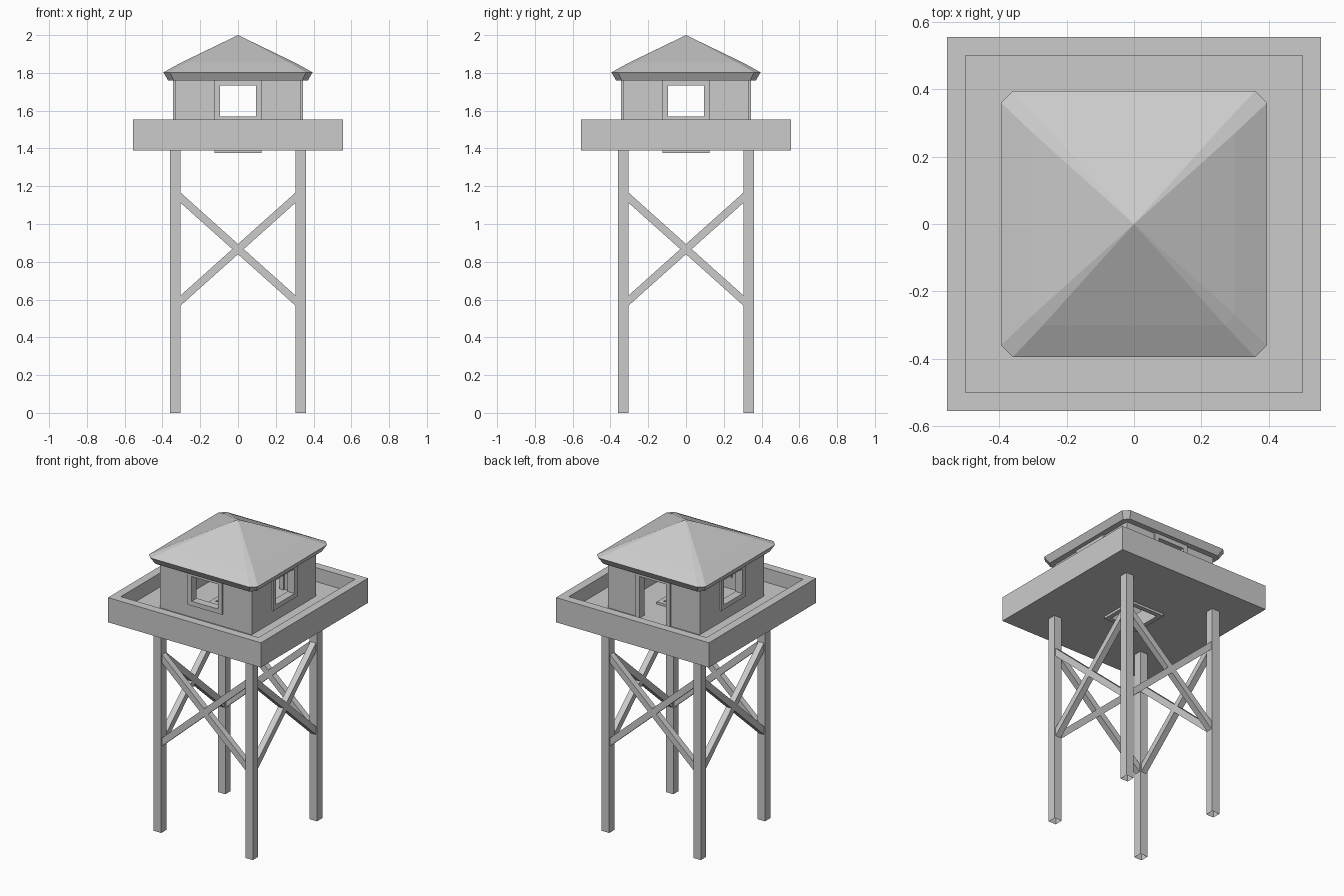
import bpy, bmesh, math
from mathutils import Matrix, Vector

if "Cube" in bpy.data.objects:
    bpy.data.objects.remove(bpy.data.objects["Cube"])

grey = bpy.data.materials.new("plain_grey")
grey.diffuse_color = (0.6, 0.6, 0.6, 1)
grey.use_nodes = True
grey.node_tree.nodes["Principled BSDF"].inputs["Base Color"].default_value = grey.diffuse_color


def finish(name, bm, matrix=None):
    bmesh.ops.recalc_face_normals(bm, faces=bm.faces)
    if matrix is not None:
        bm.transform(matrix)
    mesh = bpy.data.meshes.new(name)
    bm.to_mesh(mesh)
    bm.free()
    mesh.materials.append(grey)
    obj = bpy.data.objects.new(name, mesh)
    bpy.context.collection.objects.link(obj)
    return obj


def panel(name, outer, inner, depth, matrix, door=False):
    """Rectangle (x0, y0, x1, y1) with a rectangular hole, extruded along +z."""
    bm = bmesh.new()
    def corners(r):
        return [bm.verts.new((x, y, 0)) for x, y in
                ((r[0], r[1]), (r[2], r[1]), (r[2], r[3]), (r[0], r[3]))]
    o, i = corners(outer), corners(inner)
    for k in range(1 if door else 0, 4):
        n = (k + 1) % 4
        bm.faces.new((o[k], o[n], i[n], i[k]))
    ext = bmesh.ops.extrude_face_region(bm, geom=bm.faces[:])["geom"]
    bmesh.ops.translate(bm, vec=(0, 0, depth),
                        verts=[v for v in ext if isinstance(v, bmesh.types.BMVert)])
    return finish(name, bm, matrix)


def square(h):
    return (-h, -h, h, h)


def turn(k):
    return Matrix.Rotation(k * math.pi / 2, 4, 'Z')


def upright(y):
    """Stand a flat panel up, with its extrusion running towards -y."""
    return Matrix.Translation((0, y, 0)) @ Matrix.Rotation(math.pi / 2, 4, 'X')


FLOOR, BASE, EAVE = 1.46, 1.39, 1.77
LEG = 0.3325

# Legs, open at the bottom
for k in range(4):
    bm = bmesh.new()
    bmesh.ops.create_cube(bm, size=1)
    bmesh.ops.delete(bm, geom=[f for f in bm.faces if f.normal.z < -0.5],
                     context='FACES_ONLY')
    bm.transform(turn(k) @ Matrix.Translation((-LEG, -LEG, BASE / 2))
                 @ Matrix.Diagonal((0.055, 0.055, BASE, 1)))
    finish(f"leg_{k}", bm)

# Crossed braces, one pair per side
for k in range(4):
    for s in (-1, 1):
        bm = bmesh.new()
        bmesh.ops.create_cube(bm, size=1)
        for v in bm.verts:
            x = v.co.x * 0.62
            v.co = Vector((x, -LEG + v.co.y * 0.04,
                           0.867 + s * x * 0.895 + v.co.z * 0.054))
        finish(f"brace_{k}_{'up' if s > 0 else 'down'}", bm, turn(k))

# Platform, railing and hatch
panel("platform_floor", square(0.5), square(0.095), FLOOR - BASE,
      Matrix.Translation((0, 0, BASE)))
panel("platform_railing", square(0.555), square(0.5), 0.162,
      Matrix.Translation((0, 0, BASE)))
panel("hatch_frame", square(0.125), square(0.095), FLOOR - BASE + 0.03,
      Matrix.Translation((0, 0, BASE - 0.015)))

# Cabin walls: windows in front and sides, door at the back
for k, side in enumerate(("front", "right", "back", "left")):
    door = side == "back"
    half = 0.333 if k % 2 == 0 else 0.303
    low = FLOOR if door else 1.57
    panel(f"{side}_wall", (-half, FLOOR, half, EAVE), (-0.11, low if door else 1.555, 0.11, 1.745),
          0.03, turn(k) @ upright(-0.303), door)
    panel(f"{side}_{'door' if door else 'window'}_frame",
          (-0.125, low if door else 1.54, 0.125, 1.762), (-0.095, low, 0.095, 1.732),
          0.052, turn(k) @ upright(-0.292), door)

# Hipped roof with clipped corners
bm = bmesh.new()
rings = []
for h, c, z in ((0.37, 0.03, 1.76), (0.395, 0.035, 1.803), (0.3, 0.03, 1.855)):
    ring = []
    for k in range(4):
        for x, y in ((-h + c, -h), (h - c, -h)):
            ring.append(bm.verts.new(turn(k) @ Vector((x, y, z))))
    rings.append(ring)
apex = bm.verts.new((0, 0, 2.0))
bm.faces.new(rings[0])
for j in range(8):
    n = (j + 1) % 8
    for a, b in zip(rings, rings[1:]):
        bm.faces.new((a[j], a[n], b[n], b[j]))
    bm.faces.new((rings[-1][j], rings[-1][n], apex))
finish("roof", bm)
